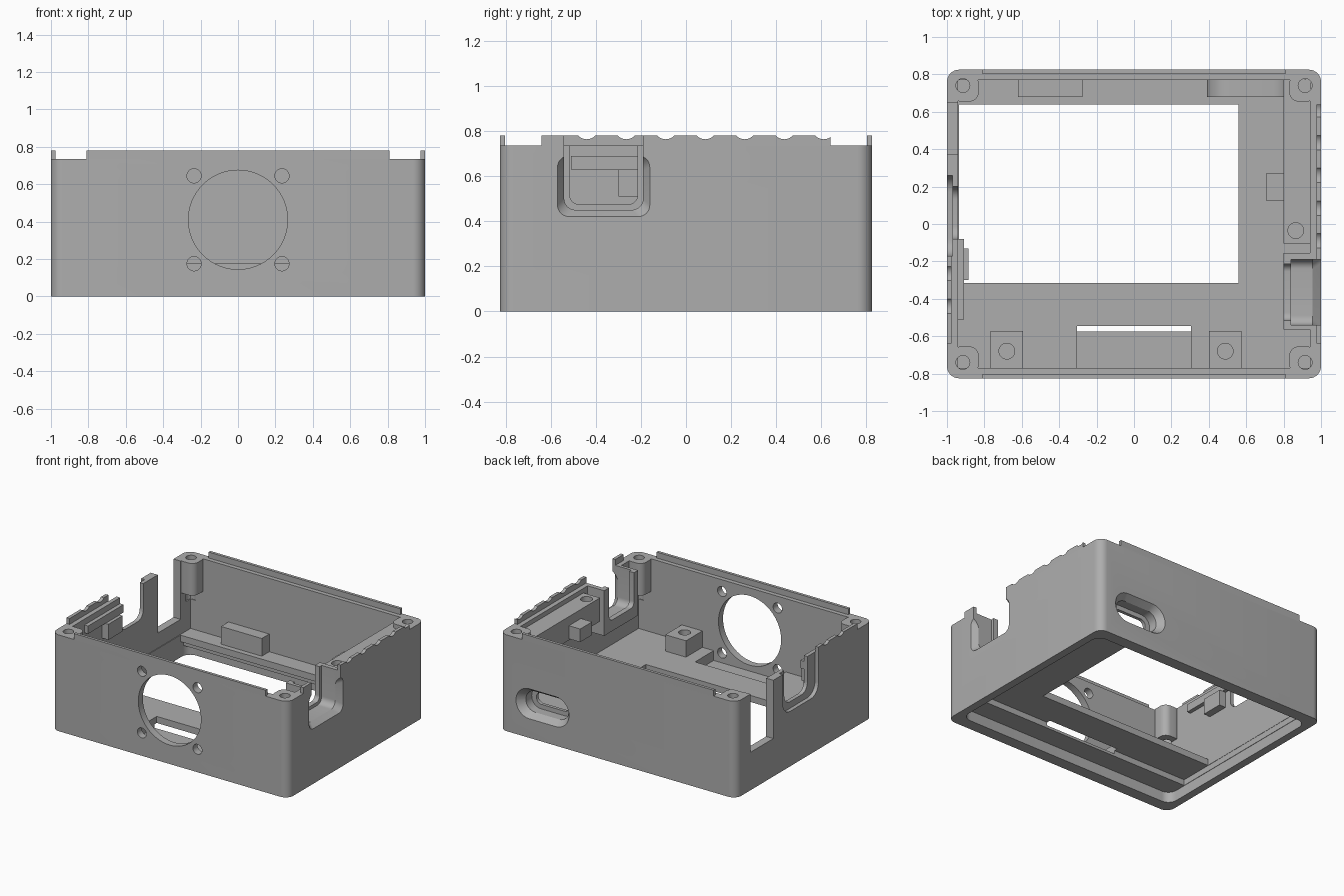
import bpy, bmesh, math
from mathutils import Vector

if "Cube" in bpy.data.objects:
    bpy.data.objects.remove(bpy.data.objects["Cube"])

grey = bpy.data.materials.new("plain_grey")
grey.diffuse_color = (0.42, 0.42, 0.42, 1)
grey.use_nodes = True
grey.node_tree.nodes["Principled BSDF"].inputs["Base Color"].default_value = grey.diffuse_color


def rrect(u0, u1, v0, v1, r=0.0, n=8):
    """Rounded rectangle outline."""
    if r <= 0:
        return [(u0, v0), (u1, v0), (u1, v1), (u0, v1)]
    pts = []
    for i, (cu, cv) in enumerate([(u1 - r, v1 - r), (u0 + r, v1 - r), (u0 + r, v0 + r), (u1 - r, v0 + r)]):
        for k in range(n + 1):
            a = math.pi / 2 * (i + k / n)
            pts.append((cu + r * math.cos(a), cv + r * math.sin(a)))
    return pts


def circle(u, v, r, n=32):
    return [(u + r * math.cos(2 * math.pi * k / n), v + r * math.sin(2 * math.pi * k / n)) for k in range(n)]


def prism(name, axis, pts, a, b, pts_b=None):
    """Extrude an outline along an axis, optionally lofting to a second outline."""
    def place(p, w):
        return {'x': (w, p[0], p[1]), 'y': (p[0], w, p[1]), 'z': (p[0], p[1], w)}[axis]
    bm = bmesh.new()
    lo = [bm.verts.new(place(p, a)) for p in pts]
    hi = [bm.verts.new(place(p, b)) for p in (pts_b or pts)]
    bm.faces.new(lo)
    bm.faces.new(hi)
    n = len(lo)
    for i in range(n):
        bm.faces.new((lo[i], lo[(i + 1) % n], hi[(i + 1) % n], hi[i]))
    bmesh.ops.recalc_face_normals(bm, faces=bm.faces)
    me = bpy.data.meshes.new(name)
    bm.to_mesh(me)
    bm.free()
    me.materials.append(grey)
    ob = bpy.data.objects.new(name, me)
    bpy.context.collection.objects.link(ob)
    return ob


def box(name, x0, x1, y0, y1, z0, z1):
    return prism(name, 'z', rrect(x0, x1, y0, y1), z0, z1)


def combine(targets, tool, op='DIFFERENCE'):
    """Apply a boolean to each target and discard the tool."""
    for ob in targets:
        m = ob.modifiers.new("b", 'BOOLEAN')
        m.operation, m.solver, m.object = op, 'EXACT', tool
        me = bpy.data.meshes.new_from_object(ob.evaluated_get(bpy.context.evaluated_depsgraph_get()))
        ob.modifiers.clear()
        ob.data = me
    bpy.data.objects.remove(tool)


TOP, LIP, FLOOR = 0.735, 0.78, 0.175

# Hollow shell
shell = prism("case_shell", 'z', rrect(-1, 1, -0.825, 0.825, 0.065), 0, TOP)
combine([shell], box("c", -0.94, 0.94, -0.77, 0.77, FLOOR, 1))

# Hanging corner screw posts
for sx in (-1, 1):
    for sy in (-1, 1):
        xs, ys = sorted((sx * 0.83, sx * 0.975)), sorted((sy * 0.655, sy * 0.80))
        combine([shell], prism("p", 'z', rrect(*xs, *ys, 0.05), 0.49, TOP), 'UNION')
        combine([shell], prism("c", 'z', circle(sx * 0.915, sy * 0.74, 0.037), 0.4, 1))

# Stepped recess below the floor, window and fan pocket
combine([shell], prism("c", 'z', rrect(-0.94, 0.94, -0.735, 0.735, 0.07), -0.1, 0.08))
combine([shell], box("c", -0.937, 0.89, -0.575, 0.68, 0.05, 0.125))
combine([shell], box("c", -0.935, 0.56, -0.315, 0.64, 0.1, 0.3))
combine([shell], box("c", -0.305, 0.305, -0.77, -0.545, 0.1, 0.3))

# Fan opening with four screw holes
combine([shell], prism("c", 'y', circle(0, 0.41, 0.265, 64), -0.9, -0.72))
for sx in (-0.235, 0.235):
    for z in (0.175, 0.645):
        combine([shell], prism("c", 'y', circle(sx, z, 0.038), -0.9, -0.72))

# Thin rim lips: straight front and back, scalloped sides
front_lip = box("front_lip", -0.81, 0.81, -0.825, -0.803, TOP - 0.01, LIP)
back_lip = box("back_lip", -0.81, 0.81, 0.803, 0.825, TOP - 0.01, LIP)
right_lip = box("right_lip", 0.975, 1, -0.64, 0.64, TOP - 0.01, LIP)
left_lip = box("left_lip", -1, -0.975, -0.64, -0.17, TOP - 0.01, LIP)
for i in range(7):
    combine([right_lip, left_lip],
            prism("c", 'x', circle(-0.44 + 0.175 * i, LIP + 0.035, 0.052), -1.1, 1.1))

# Right socket: frame inside the wall, then stepped U-shaped cut
socket = box("right_socket_frame", 0.80, 0.95, -0.565, -0.155, 0.39, TOP)
right = [shell, socket, right_lip]
combine(right, prism("c", 'x', rrect(-0.54, -0.19, 0.45, 1.2, 0.05), 0.84, 1.1))
combine(right, prism("c", 'x', rrect(-0.515, -0.215, 0.475, 1.2, 0.04), 0.7, 1.1))
combine([shell], prism("c", 'x', rrect(-0.54, -0.19, 0.45, 0.67, 0.05), 0.955, 1.001,
                       rrect(-0.57, -0.16, 0.42, 0.69, 0.05)))

# Left side: tall slot and stepped U-shaped cut
combine([shell], box("c", -1.1, -0.9, 0.375, 0.65, 0.29, 1))
combine([shell], prism("c", 'x', rrect(-0.17, 0.26, 0.42, 1.2, 0.09), -1.1, -0.97))
combine([shell], prism("c", 'x', rrect(-0.08, 0.20, 0.47, 1.2, 0.07), -1.1, -0.9))

# Recessed oval port in the back wall with its inner boss
boss = prism("back_port_boss", 'y', rrect(0.39, 0.87, 0.13, 0.39, 0.125), 0.68, 0.80)
port = [shell, boss]
combine(port, prism("c", 'y', rrect(0.45, 0.81, 0.18, 0.34, 0.078), 0.705, 0.80))
combine(port, prism("c", 'y', rrect(0.45, 0.81, 0.18, 0.34, 0.078), 0.775, 0.826,
                    rrect(0.41, 0.86, 0.145, 0.375, 0.113)))
combine(port, prism("c", 'y', rrect(0.49, 0.77, 0.215, 0.305, 0.044), 0.6, 0.9))

# Shelf with screw hole and tab along the right wall
shelf = box("right_shelf", 0.80, 0.945, -0.105, 0.775, 0.52, 0.70)
combine([shelf], prism("c", 'z', circle(0.865, -0.035, 0.042), 0.56, 1))
box("shelf_tab", 0.705, 0.805, 0.125, 0.27, 0.53, 0.63)

# Left rail and tab
box("left_rail", -0.945, -0.91, -0.51, -0.08, 0.63, 0.69)
box("left_tab", -0.945, -0.885, -0.30, -0.13, 0.51, 0.63)

# Back bar and the two front standoffs
box("back_bar", -0.62, -0.275, 0.68, 0.775, FLOOR - 0.01, 0.31)
for name, x in (("left_standoff", -0.68), ("right_standoff", 0.488)):
    so = box(name, x - 0.0875, x + 0.0875, -0.775, -0.572, FLOOR - 0.01, 0.30)
    combine([so], prism("c", 'z', circle(x, -0.68, 0.042), 0.2, 0.5))

# Smooth the rounded parts while keeping hard edges
for ob in bpy.context.collection.objects:
    ob.select_set(True)
    bpy.context.view_layer.objects.active = ob
bpy.ops.object.shade_smooth_by_angle(angle=math.radians(30))
